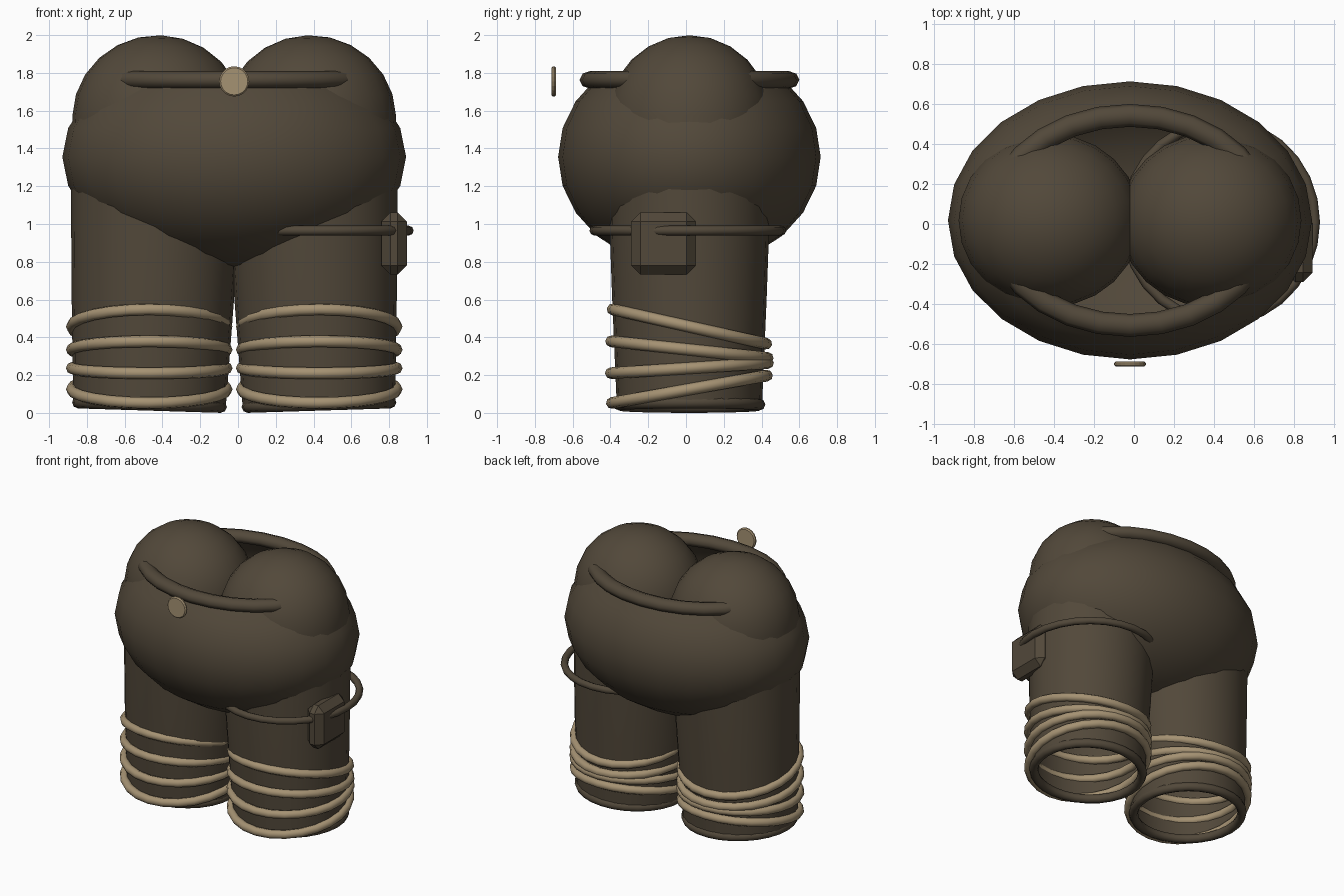
import bpy, bmesh, math
from mathutils import Matrix, Vector

if "Cube" in bpy.data.objects:
    bpy.data.objects.remove(bpy.data.objects["Cube"])

CX, CY = -0.02, 0.018          # symmetry centre of the garment
TAU = 2 * math.pi


def material(name, rgb):
    m = bpy.data.materials.new(name)
    m.diffuse_color = (*rgb, 1)
    m.use_nodes = True
    m.node_tree.nodes["Principled BSDF"].inputs["Base Color"].default_value = m.diffuse_color
    return m


DARK = material("dark brown cloth", (0.084, 0.065, 0.042))
TAN = material("tan rope", (0.376, 0.287, 0.171))


def finish(name, bm, mat, matrix=Matrix(), smooth=True, normals=True):
    if normals:
        bmesh.ops.recalc_face_normals(bm, faces=bm.faces)
    bm.transform(matrix)
    for f in bm.faces:
        f.smooth = smooth
    me = bpy.data.meshes.new(name)
    bm.to_mesh(me)
    bm.free()
    me.materials.append(mat)
    ob = bpy.data.objects.new(name, me)
    bpy.context.collection.objects.link(ob)
    return ob


def lathe(name, profile, mat, matrix, segs=24):
    """Revolve (radius, z) points listed upward; radius 0 makes a pole."""
    bm = bmesh.new()
    rings = []
    for r, z in profile:
        if r < 1e-5:
            rings.append([bm.verts.new((0, 0, z))] * segs)
        else:
            rings.append([bm.verts.new((r * math.cos(TAU * i / segs),
                                        r * math.sin(TAU * i / segs), z))
                          for i in range(segs)])
    for a, b in zip(rings, rings[1:]):
        for i in range(segs):
            j = (i + 1) % segs
            quad = list(dict.fromkeys((a[i], a[j], b[j], b[i])))
            bm.faces.new(quad)
    return finish(name, bm, mat, matrix, normals=False)


def ring(name, rx, ry, tube, mat, matrix, tube_z=None, segs=28, sides=8):
    """Elliptical torus around the local z axis."""
    tube_z = tube_z or tube
    bm = bmesh.new()
    grid = []
    for i in range(segs):
        a = TAU * i / segs
        grid.append([bm.verts.new((
            (rx + tube * math.cos(TAU * k / sides)) * math.cos(a),
            (ry + tube * math.cos(TAU * k / sides)) * math.sin(a),
            tube_z * math.sin(TAU * k / sides))) for k in range(sides)])
    for i in range(segs):
        for k in range(sides):
            n, m = (i + 1) % segs, (k + 1) % sides
            bm.faces.new((grid[i][k], grid[n][k], grid[n][m], grid[i][m]))
    return finish(name, bm, mat, matrix)


def at(x, y, z):
    return Matrix.Translation((x, y, z))


# Hips: ellipsoid left open at the waist
hip_profile = [(math.cos(math.radians(a)), math.sin(math.radians(a)))
               for a in range(-90, 46, 15)]
lathe("hips", hip_profile, DARK,
      at(CX, CY, 1.355) @ Matrix.Diagonal((0.91, 0.695, 0.59, 1)))

# Waistband
ring("waistband", 0.68, 0.525, 0.057, DARK, at(CX, CY, 1.763), tube_z=0.047)

# Waist button
bm = bmesh.new()
bmesh.ops.create_cone(bm, cap_ends=True, segments=20, radius1=0.08,
                      radius2=0.08, depth=0.025)
rims = [e for e in bm.edges if abs(e.verts[0].co.z - e.verts[1].co.z) < 1e-4]
bmesh.ops.bevel(bm, geom=rims, offset=0.008, segments=1, affect='EDGES')
finish("button", bm, TAN,
       at(CX, -0.70, 1.755) @ Matrix.Rotation(math.pi / 2, 4, 'X'), smooth=False)

# Legs with domed tops, cuffs and rope windings
leg_profile = [(0.39, 0.03), (0.415, 0.6), (0.435, 1.15), (0.44, 1.56)]
leg_profile += [(0.44 * math.cos(math.radians(a)), 1.56 + 0.44 * math.sin(math.radians(a)))
                for a in range(15, 90, 15)] + [(0, 2.0)]
windings = [(0.125, 0.15), (0.237, 0.055), (0.335, -0.09), (0.457, -0.19)]
for side, s in (("left", -1), ("right", 1)):
    base = at(CX + s * 0.45, CY, 0) @ Matrix.Rotation(-s * 0.031, 4, 'Y')
    lathe(side + "_leg", leg_profile, DARK, base @ Matrix.Diagonal((1.035, 0.985, 1, 1)))
    ring(side + "_cuff", 0.378, 0.37, 0.032, DARK, base @ at(0, 0, 0.044))
    for n, (z, rise) in enumerate(windings):
        tilt = Matrix.Rotation(math.atan2(rise, 0.85), 4, 'X')
        ring(f"{side}_rope_{n + 1}", 0.41, 0.417, 0.031, TAN,
             at(CX + s * 0.45, CY, z) @ tilt, segs=24)

# Thigh strap
ring("thigh_strap", 0.472, 0.495, 0.026, DARK, at(0.432, 0.01, 0.965))

# Pouch on the strap
bm = bmesh.new()
bmesh.ops.create_cube(bm, size=1)
bm.transform(Matrix.Diagonal((0.135, 0.34, 0.33, 1)))
bmesh.ops.bevel(bm, geom=bm.edges[:], offset=0.048, segments=1, affect='EDGES')
finish("pouch", bm, DARK, at(0.826, -0.12, 0.897), smooth=False)
